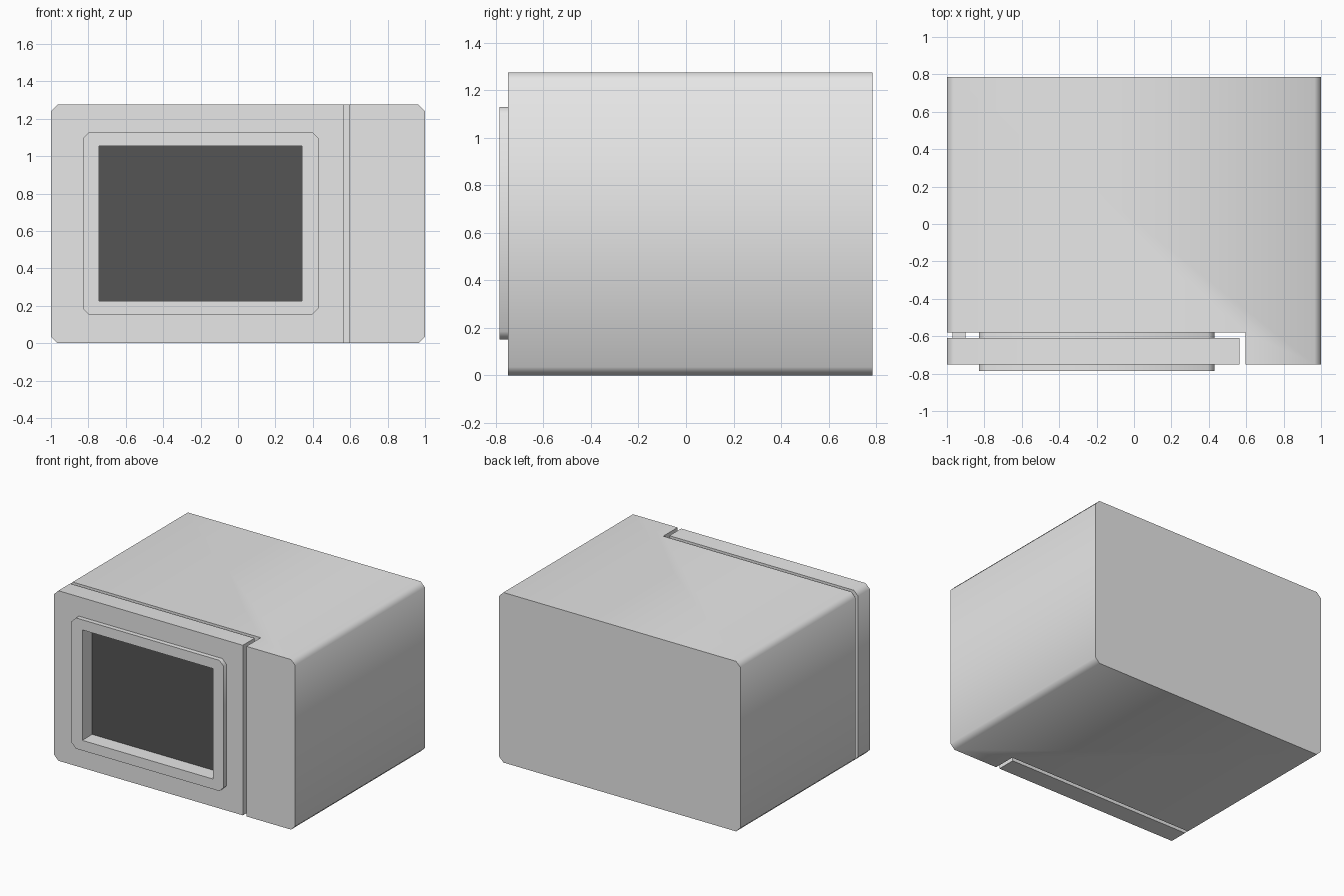
import bpy, bmesh
from math import radians

cube = bpy.data.objects.get("Cube")
if cube:
    bpy.data.objects.remove(cube, do_unlink=True)


def material(name, value):
    mat = bpy.data.materials.new(name)
    mat.use_nodes = True
    color = (value, value, value, 1)
    mat.diffuse_color = color
    mat.node_tree.nodes["Principled BSDF"].inputs["Base Color"].default_value = color
    return mat


GREY = material("light grey casing", 0.8)
DARK = material("dark glass", 0.09)
HEIGHT = 1.275


def prism(name, x, y, z, left=0, right=0, mat=GREY):
    """Box along y whose left and right corners may be chamfered."""
    (x0, x1), (y0, y1), (z0, z1) = x, y, z
    outline = []
    if left:
        outline += [(x0, z1 - left), (x0, z0 + left), (x0 + left, z0)]
    else:
        outline += [(x0, z0)]
    if right:
        outline += [(x1 - right, z0), (x1, z0 + right), (x1, z1 - right), (x1 - right, z1)]
    else:
        outline += [(x1, z0), (x1, z1)]
    outline.append((x0 + left, z1))
    bm = bmesh.new()
    face = bm.faces.new([bm.verts.new((px, y0, pz)) for px, pz in outline])
    ext = bmesh.ops.extrude_face_region(bm, geom=[face])
    moved = [v for v in ext["geom"] if isinstance(v, bmesh.types.BMVert)]
    bmesh.ops.translate(bm, verts=moved, vec=(0, y1 - y0, 0))
    bmesh.ops.recalc_face_normals(bm, faces=bm.faces)
    mesh = bpy.data.meshes.new(name)
    bm.to_mesh(mesh)
    bm.free()
    mesh.materials.append(mat)
    obj = bpy.data.objects.new(name, mesh)
    bpy.context.collection.objects.link(obj)
    return obj


def activate(obj):
    bpy.ops.object.select_all(action='DESELECT')
    obj.select_set(True)
    bpy.context.view_layer.objects.active = obj


def cut(obj, x, y, z):
    """Subtract a box from the object."""
    cutter = prism("cutter", x, y, z)
    cutter.hide_render = True
    mod = obj.modifiers.new("cut", 'BOOLEAN')
    mod.operation = 'DIFFERENCE'
    mod.solver = 'EXACT'
    mod.object = cutter
    activate(obj)
    bpy.ops.object.modifier_apply(modifier=mod.name)
    bpy.data.objects.remove(cutter, do_unlink=True)


# Casing with the control panel block, notched for the door
casing = prism("casing", (-1, 1), (-0.75, 0.785), (0, HEIGHT), 0.035, 0.035)
cut(casing, (-1.2, 0.595), (-0.9, -0.58), (-0.2, 1.5))

# Door slab with its window opening
door = prism("door", (-1, 0.565), (-0.75, -0.61), (0, HEIGHT), 0.035)
cut(door, (-0.77, 0.37), (-0.9, -0.665), (0.2, 1.08))

# Raised window frame running through the door
frame = prism("window_frame", (-0.83, 0.43), (-0.785, -0.58), (0.15, 1.13), 0.035, 0.035)
cut(frame, (-0.742, 0.343), (-0.9, -0.66), (0.226, 1.054))

# Recessed glass
prism("window_glass", (-0.742, 0.343), (-0.668, -0.66), (0.226, 1.054), mat=DARK)

# Hinge strip between door and casing
prism("hinge", (-0.97, -0.9), (-0.612, -0.578), (0.15, 1.13))

for obj in (casing, door, frame):
    activate(obj)
    bpy.ops.object.shade_smooth_by_angle(angle=radians(50))
